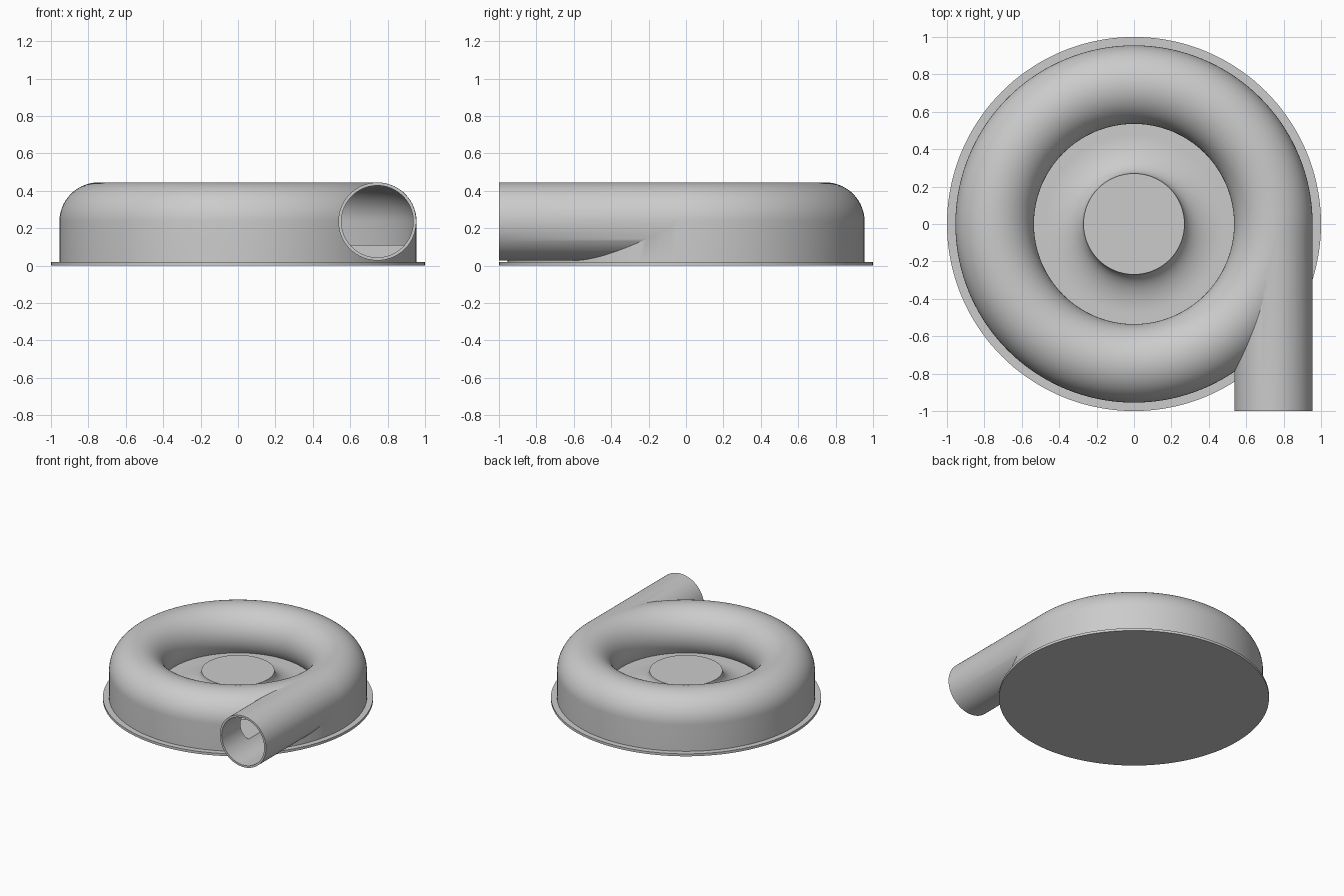
import bpy, bmesh, math
from mathutils import Matrix

if "Cube" in bpy.data.objects:
    bpy.data.objects.remove(bpy.data.objects["Cube"], do_unlink=True)

grey = bpy.data.materials.new("plain_grey")
grey.use_nodes = True
grey.diffuse_color = (0.6, 0.6, 0.6, 1)
grey.node_tree.nodes["Principled BSDF"].inputs["Base Color"].default_value = (0.6, 0.6, 0.6, 1)

RING, MID, FLOOR = 0.745, 0.235, 0.11   # duct centre radius, centre height, floor height


def finish(name, bm):
    bmesh.ops.recalc_face_normals(bm, faces=bm.faces)
    mesh = bpy.data.meshes.new(name)
    bm.to_mesh(mesh)
    bm.free()
    mesh.materials.append(grey)
    ob = bpy.data.objects.new(name, mesh)
    bpy.context.collection.objects.link(ob)
    return ob


def lathe(name, profile, closed=False, steps=144):
    bm = bmesh.new()
    verts = [bm.verts.new((r, 0, z)) for r, z in profile]
    pairs = list(zip(verts, verts[1:])) + ([(verts[-1], verts[0])] if closed else [])
    edges = [bm.edges.new(p) for p in pairs]
    bmesh.ops.spin(bm, geom=verts + edges, cent=(0, 0, 0), axis=(0, 0, 1),
                   angle=math.tau, steps=steps, use_merge=True)
    bmesh.ops.remove_doubles(bm, verts=bm.verts, dist=1e-5)
    return finish(name, bm)


def pipe(name, radius, y0, y1):
    bm = bmesh.new()
    place = Matrix.Translation((RING, (y0 + y1) / 2, MID + 0.001)) @ Matrix.Rotation(math.pi / 2, 4, "X")
    bmesh.ops.create_cone(bm, cap_ends=True, segments=96, radius1=radius,
                          radius2=radius, depth=y1 - y0, matrix=place)
    return finish(name, bm)


def arc(radius, steps=40):
    # From the inner floor contact, over the crest, to the outer wall
    start = math.pi + math.asin((MID - FLOOR) / radius)
    return [(RING + radius * math.cos(start * (1 - i / steps)),
             MID + radius * math.sin(start * (1 - i / steps))) for i in range(steps + 1)]


def smooth(ob):
    bpy.ops.object.select_all(action="DESELECT")
    bpy.context.view_layer.objects.active = ob
    ob.select_set(True)
    bpy.ops.object.shade_smooth_by_angle(angle=math.radians(30))


# Base plate
plate = lathe("base_plate", [(0, 0), (1, 0), (1, 0.02), (0, 0.02)])

# Housing: central hub with a flared foot, then the rounded duct and its outer wall
flare = [(0.48 - 0.21 * math.cos(a), MID - (MID - FLOOR) * math.sin(a))
         for a in (math.pi / 2 * i / 16 for i in range(17))]
housing = lathe("blower_housing", [(0, MID)] + flare + arc(0.21) + [(0.955, 0.01), (0, 0.01)])

# Outlet pipe, joined to the housing, then hollowed together with it
outlet = pipe("outlet_pipe", 0.2085, -1, 0.02)
cavity = lathe("duct_cavity", arc(0.195) + [(0.94, FLOOR)], closed=True)
bore = pipe("outlet_bore", 0.192, -1.1, 0)
for tool, operation in ((outlet, "UNION"), (cavity, "DIFFERENCE"), (bore, "DIFFERENCE")):
    mod = housing.modifiers.new(tool.name, "BOOLEAN")
    mod.operation, mod.object, mod.solver = operation, tool, "EXACT"
    bpy.context.view_layer.objects.active = housing
    bpy.ops.object.modifier_apply(modifier=mod.name)
    bpy.data.objects.remove(tool, do_unlink=True)

for part in (plate, housing):
    smooth(part)
